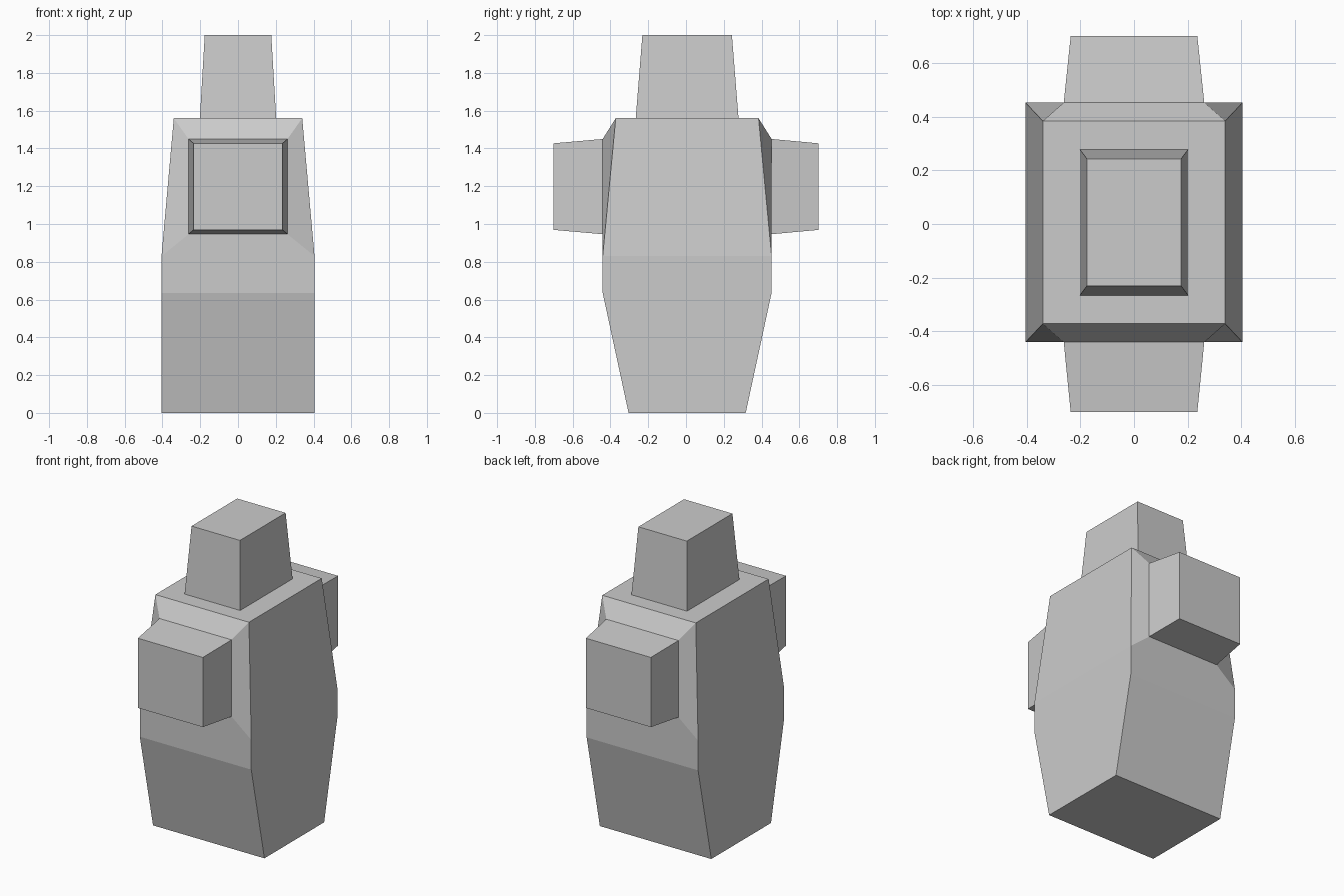
import bpy, bmesh

if "Cube" in bpy.data.objects:
    bpy.data.objects.remove(bpy.data.objects["Cube"])

Y0 = 0.006  # slight rearward shift of the torso
CORNERS = [(-1, -1), (1, -1), (1, 1), (-1, 1)]

bm = bmesh.new()


def ring(half_x, half_y, z):
    return [bm.verts.new((sx * half_x, Y0 + sy * half_y, z)) for sx, sy in CORNERS]


def bridge(a, b):
    """Join two rings with quads, returned as front, right, back, left."""
    return [bm.faces.new((a[i], a[(i + 1) % 4], b[(i + 1) % 4], b[i])) for i in range(4)]


def extrude_to(face, place):
    """Extrude a quad and put each new corner where place(co) says."""
    new = bmesh.ops.extrude_discrete_faces(bm, faces=[face])["faces"][0]
    for v in new.verts:
        v.co = place(v.co)
    return new


def sign(n):
    return 1 if n > 0 else -1


# Torso: tapered base, straight waist, tapered shoulders
rings = [ring(0.405, 0.31, 0), ring(0.405, 0.447, 0.635),
         ring(0.405, 0.447, 0.83), ring(0.34, 0.378, 1.56)]
bm.faces.new(rings[0][::-1])
sides = [bridge(a, b) for a, b in zip(rings, rings[1:])]
top = bm.faces.new(rings[-1])

# Head: inset the top, then raise it with a slight taper
for hx, hy, z in [(0.202, 0.272, 1.56), (0.176, 0.237, 2.0)]:
    top = extrude_to(top, lambda c: (sign(c.x) * hx, Y0 + sign(c.y) * hy, z))

# Front and back arms: bevelled collar, then a tapered block
MID_Z = 1.198
for face, side in ((sides[2][0], -1), (sides[2][2], 1)):
    for hx, hz, y in [(0.262, 0.252, Y0 + side * 0.447), (0.236, 0.229, side * 0.702)]:
        face = extrude_to(face, lambda c: (sign(c.x) * hx, y, MID_Z + sign(c.z - MID_Z) * hz))

bmesh.ops.recalc_face_normals(bm, faces=bm.faces)
mesh = bpy.data.meshes.new("figure_body")
bm.to_mesh(mesh)
bm.free()
bpy.context.collection.objects.link(bpy.data.objects.new("figure_body", mesh))
